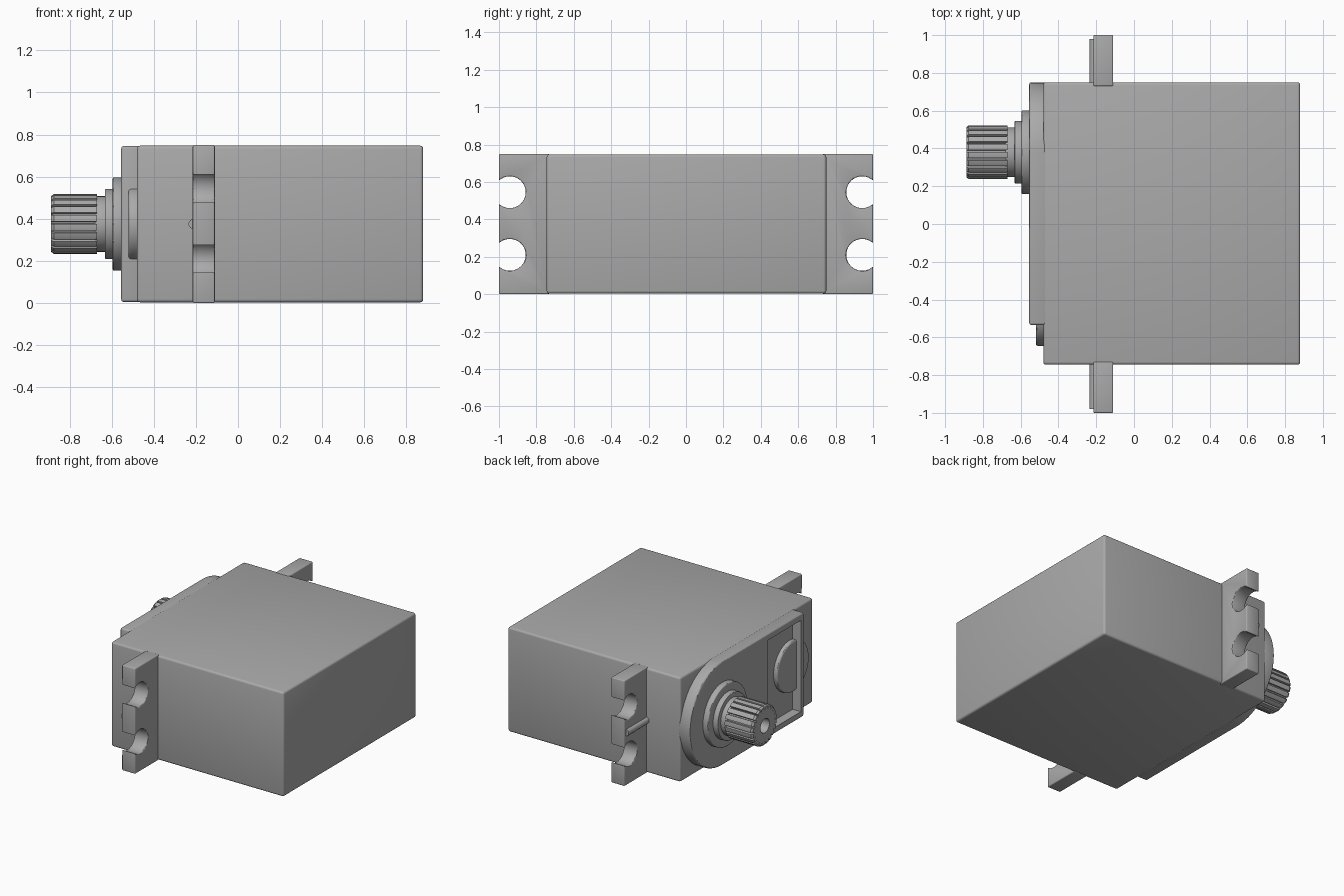
import bpy
import bmesh
from math import sin, cos, pi, radians

if "Cube" in bpy.data.objects:
    bpy.data.objects.remove(bpy.data.objects["Cube"])

# Single plastic colour
grey = bpy.data.materials.new("plain_grey")
grey.use_nodes = True
colour = (0.4, 0.4, 0.4, 1)
grey.diffuse_color = colour
grey.node_tree.nodes["Principled BSDF"].inputs["Base Color"].default_value = colour

SHAFT_Y, MID_Z = 0.38, 0.375


def arc(y, z, r, start, end, steps):
    """Points on an arc in the y-z plane, angles in degrees."""
    angles = [radians(start + (end - start) * i / steps) for i in range(steps + 1)]
    return [(y + r * cos(a), z + r * sin(a)) for a in angles]


def circle(r, y=SHAFT_Y, z=MID_Z, steps=64):
    return arc(y, z, r, 0, 360, steps)[:-1]


def activate(obj):
    bpy.ops.object.select_all(action="DESELECT")
    obj.select_set(True)
    bpy.context.view_layer.objects.active = obj


def extrude(name, points, x0, x1, bevel=0.0):
    """Extrude a y-z profile along x, with optional rounded rims."""
    bm = bmesh.new()
    rings = [[bm.verts.new((x, y, z)) for y, z in points] for x in (x0, x1)]
    bm.faces.new(rings[0])
    bm.faces.new(rings[1])
    n = len(points)
    for i in range(n):
        j = (i + 1) % n
        bm.faces.new((rings[0][i], rings[0][j], rings[1][j], rings[1][i]))
    bmesh.ops.recalc_face_normals(bm, faces=bm.faces)
    mesh = bpy.data.meshes.new(name)
    bm.to_mesh(mesh)
    bm.free()
    mesh.materials.append(grey)
    obj = bpy.data.objects.new(name, mesh)
    bpy.context.collection.objects.link(obj)
    activate(obj)
    if bevel:
        mod = obj.modifiers.new("rounded_rims", "BEVEL")
        mod.width, mod.segments = bevel, 3
        mod.limit_method, mod.angle_limit = "ANGLE", radians(40)
        bpy.ops.object.modifier_apply(modifier=mod.name)
    bpy.ops.object.shade_smooth_by_angle(angle=radians(30))
    return obj


def rect(y0, y1, z0, z1):
    return [(y0, z0), (y1, z0), (y1, z1), (y0, z1)]


def cut(obj, cutter):
    """Subtract the cutter and throw it away."""
    activate(obj)
    mod = obj.modifiers.new("cut", "BOOLEAN")
    mod.object, mod.operation, mod.solver = cutter, "DIFFERENCE", "EXACT"
    bpy.ops.object.modifier_apply(modifier=mod.name)
    bpy.data.objects.remove(cutter)
    bpy.ops.object.shade_smooth_by_angle(angle=radians(30))


# Main case
extrude("main_case", rect(-0.745, 0.75, 0.003, 0.747), -0.48, 0.88, 0.015)

# Raised gear cover with a round end and a label recess
outline = [(-0.535, 0.745), (-0.535, 0.005)] + arc(SHAFT_Y, MID_Z, 0.37, -90, 90, 40)
cover = extrude("gear_cover", outline, -0.555, -0.46, 0.012)
cut(cover, extrude("recess_cutter", rect(-0.5, -0.125, 0.05, 0.7), -0.6, -0.49))

# Low round boss beside the cover
extrude("round_boss", circle(0.18, -0.465), -0.52, -0.46, 0.012)

# Stepped collar around the shaft
for name, radius, x0, x1 in (
    ("collar_base", 0.222, -0.595, -0.54),
    ("collar_middle", 0.166, -0.632, -0.58),
    ("collar_neck", 0.132, -0.68, -0.62),
):
    extrude(name, circle(radius), x0, x1, 0.006)

# Grooved output shaft with a screw hole
TEETH = 20
teeth = []
for i in range(TEETH):
    for part, r in ((0.0, 0.142), (0.36, 0.143), (0.72, 0.142), (0.76, 0.124), (0.96, 0.124)):
        a = 2 * pi * (i + part) / TEETH
        teeth.append((SHAFT_Y + r * cos(a), MID_Z + r * sin(a)))
shaft = extrude("output_shaft", teeth, -0.888, -0.67)
for v in shaft.data.vertices:
    if v.co.x < -0.8:
        v.co.y = SHAFT_Y + (v.co.y - SHAFT_Y) * 0.93
        v.co.z = MID_Z + (v.co.z - MID_Z) * 0.93
    else:
        v.co.x = -0.67
# Straight length behind the chamfered tip
bm = bmesh.new()
bm.from_mesh(shaft.data)
long_edges = [e for e in bm.edges if abs(e.verts[0].co.x - e.verts[1].co.x) > 0.1]
ring = bmesh.ops.subdivide_edges(bm, edges=long_edges, cuts=1)
for v in bm.verts:
    if -0.85 < v.co.x < -0.7:
        v.co.x = -0.875
        v.co.y = SHAFT_Y + (v.co.y - SHAFT_Y) / 0.965
        v.co.z = MID_Z + (v.co.z - MID_Z) / 0.965
bm.to_mesh(shaft.data)
bm.free()
cut(shaft, extrude("screw_hole_cutter", circle(0.05, steps=32), -0.95, -0.72))

# Mounting ears with open screw slots, and a small rib on each
for side, name in ((-1, "front"), (1, "back")):
    slots = []
    for z in (0.21, 0.545):
        slots += arc(0.942, z, 0.085, -47, -313, 28)
    ear = [(0.73, 0.0), (1.0, 0.0)] + slots + [(1.0, 0.75), (0.73, 0.75)]
    extrude(name + "_mounting_ear", [(side * y, z) for y, z in ear], -0.215, -0.11, 0.012)
    bpy.ops.mesh.primitive_cylinder_add(
        vertices=24, radius=0.024, depth=0.25,
        location=(-0.211, side * 0.855, MID_Z), rotation=(pi / 2, 0, 0))
    rib = bpy.context.object
    rib.name = name + "_ear_rib"
    rib.data.materials.append(grey)
    bpy.ops.object.shade_smooth_by_angle(angle=radians(30))
